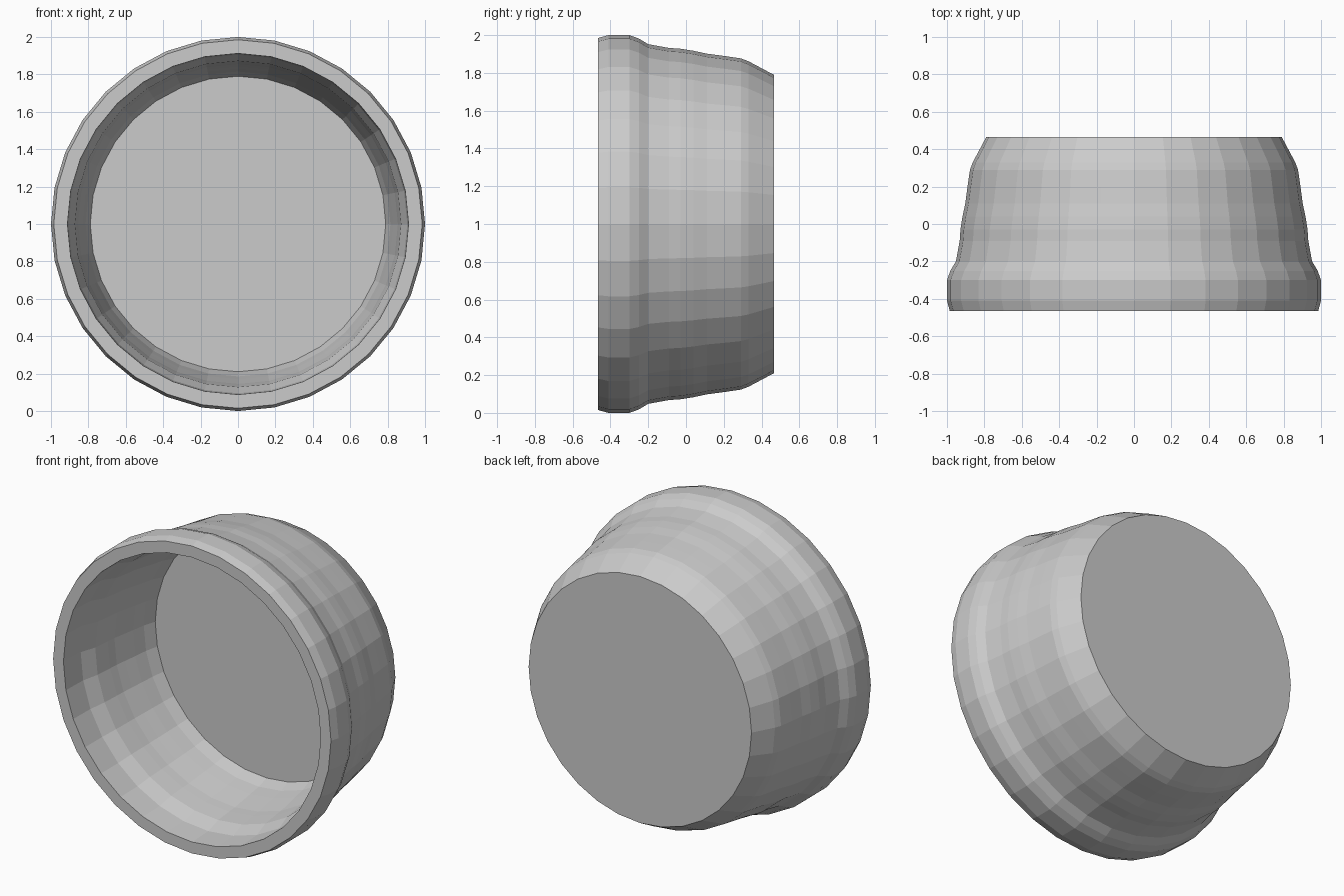
import bpy, bmesh, math

if "Cube" in bpy.data.objects:
    bpy.data.objects.remove(bpy.data.objects["Cube"])

SIDES = 32

# closed-end profile (y, radius): outer base -> outer wall -> rim -> inner wall -> inner floor
PROFILE = [
    (0.465, 0.79), (0.33, 0.862), (0.29, 0.877), (0.20, 0.89), (0.11, 0.902),
    (0.04, 0.917), (-0.03, 0.928), (-0.09, 0.932), (-0.20, 0.952),
    (-0.25, 0.982), (-0.30, 1.0), (-0.41, 1.0), (-0.465, 0.985),
    (-0.465, 0.912), (-0.30, 0.905), (-0.20, 0.872), (-0.09, 0.86),
    (-0.03, 0.855), (0.04, 0.843), (0.12, 0.829), (0.21, 0.815), (0.29, 0.79),
]

grey = bpy.data.materials.new("plain grey")
grey.diffuse_color = (0.6, 0.6, 0.6, 1)
grey.use_nodes = True
grey.node_tree.nodes["Principled BSDF"].inputs["Base Color"].default_value = grey.diffuse_color

# cup body turned around the y axis
bm = bmesh.new()
rings = []
for y, r in PROFILE:
    rings.append([bm.verts.new((r * math.sin(2 * math.pi * i / SIDES), y,
                                1 + r * math.cos(2 * math.pi * i / SIDES)))
                  for i in range(SIDES)])
for a, b in zip(rings, rings[1:]):
    for i in range(SIDES):
        j = (i + 1) % SIDES
        bm.faces.new((a[i], a[j], b[j], b[i]))

# outer base and inner floor
bm.faces.new(rings[0])
bm.faces.new(rings[-1])
bmesh.ops.recalc_face_normals(bm, faces=bm.faces)

mesh = bpy.data.meshes.new("round_cup")
bm.to_mesh(mesh)
bm.free()
mesh.materials.append(grey)
cup = bpy.data.objects.new("round_cup", mesh)
bpy.context.collection.objects.link(cup)
